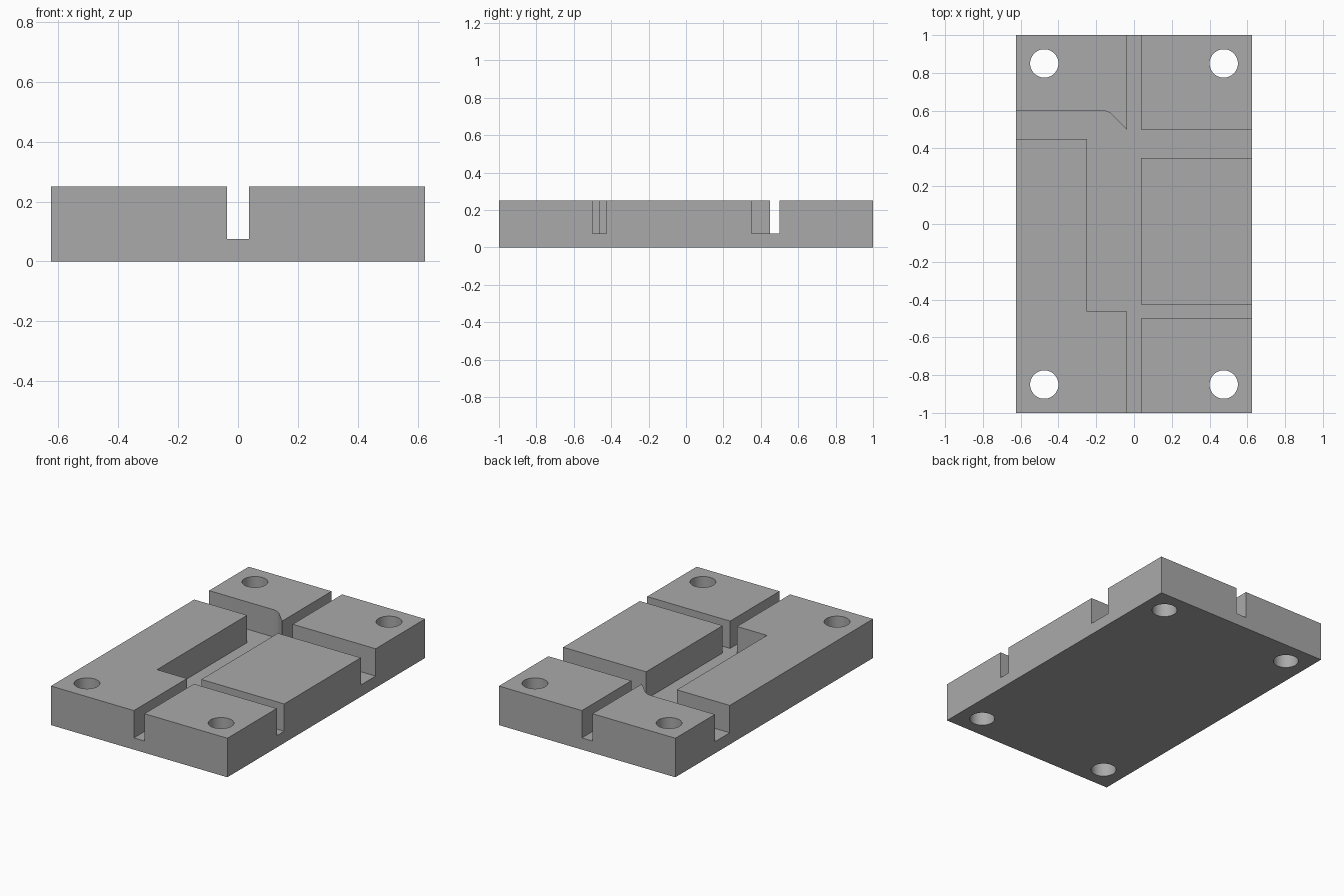
import bpy, bmesh, math

if "Cube" in bpy.data.objects:
    bpy.data.objects.remove(bpy.data.objects["Cube"])

grey = bpy.data.materials.new("plain_grey")
grey.diffuse_color = (0.4, 0.4, 0.4, 1)
grey.use_nodes = True
grey.node_tree.nodes["Principled BSDF"].inputs["Base Color"].default_value = grey.diffuse_color


def prism(name, outline, z0, z1):
    """Extrude a counter-clockwise outline from z0 to z1."""
    bm = bmesh.new()
    face = bm.faces.new([bm.verts.new((x, y, z0)) for x, y in outline])
    top = bmesh.ops.extrude_face_region(bm, geom=[face])
    moved = [g for g in top["geom"] if isinstance(g, bmesh.types.BMVert)]
    bmesh.ops.translate(bm, verts=moved, vec=(0, 0, z1 - z0))
    bmesh.ops.recalc_face_normals(bm, faces=bm.faces)
    mesh = bpy.data.meshes.new(name)
    bm.to_mesh(mesh)
    bm.free()
    mesh.materials.append(grey)
    obj = bpy.data.objects.new(name, mesh)
    bpy.context.collection.objects.link(obj)
    return obj


def arc(cx, cy, r, a0, a1, n):
    return [(cx + r * math.cos(math.radians(a0 + (a1 - a0) * i / n)),
             cy + r * math.sin(math.radians(a0 + (a1 - a0) * i / n)))
            for i in range(n + 1)]


# Plate
W, H, FLOOR = 0.625, 0.25, 0.075
plate = prism("channel_plate", [(-W, -1), (W, -1), (W, 1), (-W, 1)], 0, H)

# Channel network: centre slot, two right branches, left pocket and branch
s, far = 0.0375, 0.8
channel = [(-s, -1.2), (s, -1.2), (s, -0.5), (far, -0.5), (far, -0.425),
           (s, -0.425), (s, 0.35), (far, 0.35), (far, 0.5), (s, 0.5),
           (s, 1.2), (-s, 1.2), (-s, 0.5)]
channel += arc(-0.1686, 0.525, 0.075, 45, 90, 10)  # rounded chamfer corner
channel += [(-far, 0.6), (-far, 0.45), (-0.25, 0.45), (-0.25, -0.4625),
            (-s, -0.4625)]
cutters = [prism("channel_cutter", channel, FLOOR, H + 0.2)]

# Corner bolt holes
for sx in (-1, 1):
    for sy in (-1, 1):
        ring = arc(sx * 0.475, sy * 0.85, 0.075, 0, 360, 48)[:-1]
        cutters.append(prism("hole_cutter", ring, -0.2, H + 0.2))

# Cut, apply, then discard the cutters
for c in cutters:
    c.hide_render = True
    mod = plate.modifiers.new("cut", 'BOOLEAN')
    mod.operation, mod.solver, mod.object = 'DIFFERENCE', 'EXACT', c
bpy.context.view_layer.objects.active = plate
plate.select_set(True)
for mod in list(plate.modifiers):
    bpy.ops.object.modifier_apply(modifier=mod.name)
for c in cutters:
    bpy.data.objects.remove(c)
bpy.ops.object.select_all(action='DESELECT')
plate.select_set(True)
bpy.ops.object.shade_smooth_by_angle(angle=math.radians(30))
